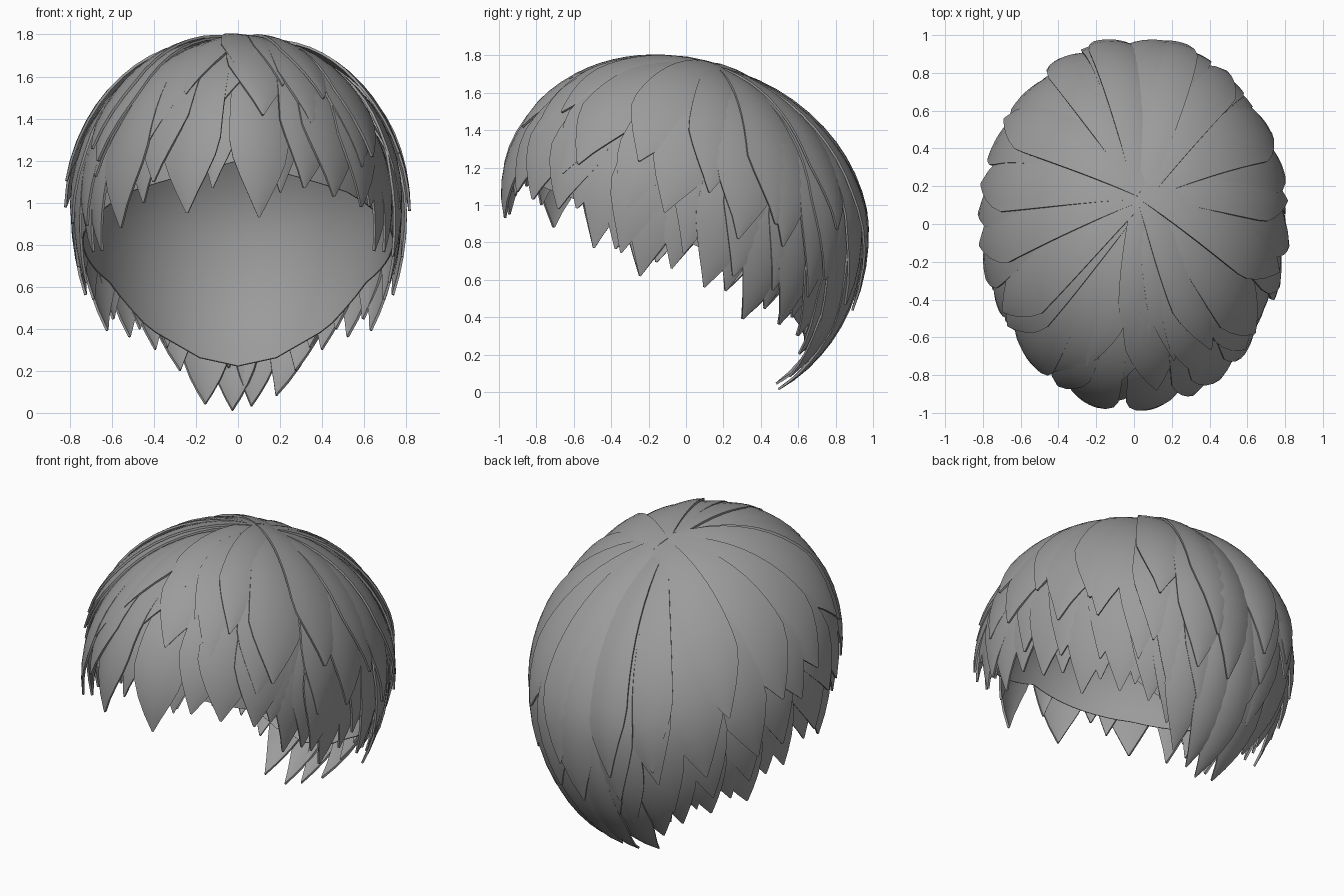
import bpy, bmesh, math, random
from mathutils import Vector

random.seed(4)
if "Cube" in bpy.data.objects:
    bpy.data.objects.remove(bpy.data.objects["Cube"])

hair = bpy.data.materials.new("hair_grey")
hair.use_nodes = True
hair.diffuse_color = (0.33, 0.33, 0.33, 1)
hair.node_tree.nodes["Principled BSDF"].inputs["Base Color"].default_value = (0.33, 0.33, 0.33, 1)

MID = 0.92            # height of the widest level of the head
RX, RY, UP, DOWN = 0.83, 0.985, 0.875, 1.05
CAP = 0.9             # size of the scalp cap inside the locks
CROWN = Vector((0.06, 0.33, 0.94)).normalized()

# Heights by angle from the front: tips of the lowest locks, and edge of the cap
HEM = [(0, 0.95), (39, 0.88), (57, 0.77), (73, 0.62), (95, 0.56), (110, 0.39),
       (127, 0.36), (140, 0.3), (150, 0.2), (180, 0.0)]
RIM = [(0, 1.2), (45, 1.05), (90, 0.8), (120, 0.62), (137, 0.4), (160, 0.26), (180, 0.22)]


def to_head(u):
    """Unit sphere space to the head shape, which leans forward at the top."""
    lean, tall = (0.13, UP) if u.z > 0 else (0.06, DOWN)
    return Vector((u.x * RX, u.y * RY - u.z * lean, MID + u.z * tall))


def on_sphere(azimuth, z, radius):
    """Unit direction for an azimuth (0 is front, 90 is +x) and a real height."""
    uz = (z - MID) / (UP if z > MID else DOWN) / radius
    h = math.sqrt(1 - uz * uz)
    a = math.radians(azimuth)
    return Vector((math.sin(a) * h, -math.cos(a) * h, uz))


def height(keys, azimuth):
    a = abs((azimuth + 180) % 360 - 180)
    for (a0, z0), (a1, z1) in zip(keys, keys[1:]):
        if a <= a1:
            return z0 + (z1 - z0) * (a - a0) / (a1 - a0)


def finish(name, bm, thickness):
    mesh = bpy.data.meshes.new(name)
    bmesh.ops.recalc_face_normals(bm, faces=bm.faces)
    bm.to_mesh(mesh)
    bm.free()
    ob = bpy.data.objects.new(name, mesh)
    bpy.context.collection.objects.link(ob)
    mesh.materials.append(hair)
    bpy.ops.object.select_all(action='DESELECT')
    ob.select_set(True)
    bpy.context.view_layer.objects.active = ob
    mod = ob.modifiers.new("thickness", 'SOLIDIFY')
    mod.thickness = thickness
    mod.offset = -1
    bpy.ops.object.modifier_apply(modifier=mod.name)
    bpy.ops.object.shade_smooth_by_angle(angle=math.radians(40))


def skin(bm, grid):
    for a, b in zip(grid, grid[1:]):
        for j in range(len(a) - 1):
            bm.faces.new((a[j], a[j + 1], b[j + 1], b[j]))


def lock(bm, azimuth, z, width, radius, start, bend, tilt):
    """One leaf-shaped strip running from the crown to a pointed tip."""
    tip = on_sphere(azimuth, z, radius)
    arc = CROWN.angle(tip)
    side = CROWN.cross(tip).normalized()
    # the edge nearer the face rides over the next lock
    tilt = -math.copysign(tilt, math.sin(math.radians(azimuth)))
    rows, cols = 14, 6
    taper = max(0.45, 1 - 0.4 / (arc * (1 - start)))     # where the point begins
    grid = []
    for i in range(rows + 1):
        t = i / rows
        f = start + (1 - start) * t
        centre = CROWN.slerp(tip, f) if f > 0 else CROWN.copy()
        if t < taper:
            half = 0.4 + 0.6 * math.sin(t / taper * math.pi / 2)
        else:
            half = max(0.03, 1 - ((t - taper) / (1 - taper)) ** 1.3)
        sway = bend * math.sin(math.pi * t) * arc
        lift = radius - 0.025 * (1 - t) ** 3
        row = []
        for j in range(cols + 1):
            s = 2 * j / cols - 1
            u = (centre + side * (s * half * width / 2 + sway)).normalized()
            r = max(CAP + 0.016, lift + tilt * s * half - 0.012 * s * s * half)
            row.append(bm.verts.new(to_head(u * r)))
        grid.append(row)
    skin(bm, grid)


def layer(name, tips, width, radius, start=0.0, bend=0.02, tilt=0.022):
    bm = bmesh.new()
    for azimuth, z in tips:
        lock(bm, azimuth, z, width * random.uniform(0.9, 1.1),
             radius + random.uniform(-0.009, 0.009), start,
             bend * random.uniform(-1, 1), tilt)
    finish(name, bm, 0.012)


def ring(first, last, step, rise, jitter):
    """Evenly spread tips at a height above the hem."""
    return [(a + random.uniform(-3, 3),
             height(HEM, a) + rise + random.uniform(-jitter, jitter))
            for a in range(first, last, step)]


# Scalp cap, its edge sweeping down from the forehead to the nape
bm = bmesh.new()
columns = []
for i in range(73):
    azimuth = i * 5
    low = math.asin(on_sphere(azimuth, height(RIM, azimuth), CAP).z)
    a = math.radians(azimuth)
    column = []
    for j in range(21):
        e = math.pi / 2 + (low - math.pi / 2) * j / 20
        u = Vector((math.sin(a) * math.cos(e), -math.cos(a) * math.cos(e), math.sin(e)))
        column.append(bm.verts.new(to_head(u * CAP)))
    columns.append(column)
skin(bm, columns)
bmesh.ops.remove_doubles(bm, verts=bm.verts, dist=0.0005)
finish("scalp_cap", bm, 0.006)

# Lowest locks, forming the jagged hem
layer("hem_locks", [(s * a, z) for a, z in HEM[2:-1] for s in (-1, 1)], 0.34, 0.955, 0.35)
layer("hem_under_locks", [(s * a, height(HEM, a) + 0.07) for a in (65, 84, 103, 119, 134, 146)
                          for s in (-1, 1)], 0.34, 0.935, 0.4)
layer("nape_locks", [(157, 0.08), (171, 0.03), (184, 0.01), (203, 0.04)], 0.3, 0.97, 0.4, tilt=0.01)

# Fringe over the forehead
fringe = [(-43, 0.88), (-30, 1.1), (-17, 0.95), (7, 0.93), (23, 1.07), (34, 1.03), (46, 0.98)]
layer("fringe_under_locks", [(a + 8, z + 0.12) for a, z in fringe], 0.3, 0.96, 0.3)
layer("fringe_locks", fringe, 0.38, 0.995, 0.2)

# Middle locks around the sides and back
layer("middle_locks", ring(54, 310, 16, 0.15, 0.06), 0.36, 0.97, 0.2)

# Long outer locks from the crown
layer("outer_locks", ring(50, 320, 18, 0.36, 0.07), 0.37, 0.993, 0.03)

# Short top locks radiating from the crown
layer("top_front_locks", [(-58, 1.2), (-35, 1.3), (-12, 1.4), (10, 1.42), (30, 1.36), (55, 1.22)],
      0.36, 1.0)
layer("top_tuft_locks", [(-24, 1.52), (4, 1.58), (22, 1.56), (40, 1.5)], 0.28, 1.008)
layer("top_back_locks", ring(78, 300, 22, 0.58, 0.08), 0.36, 1.012, tilt=0.028)
